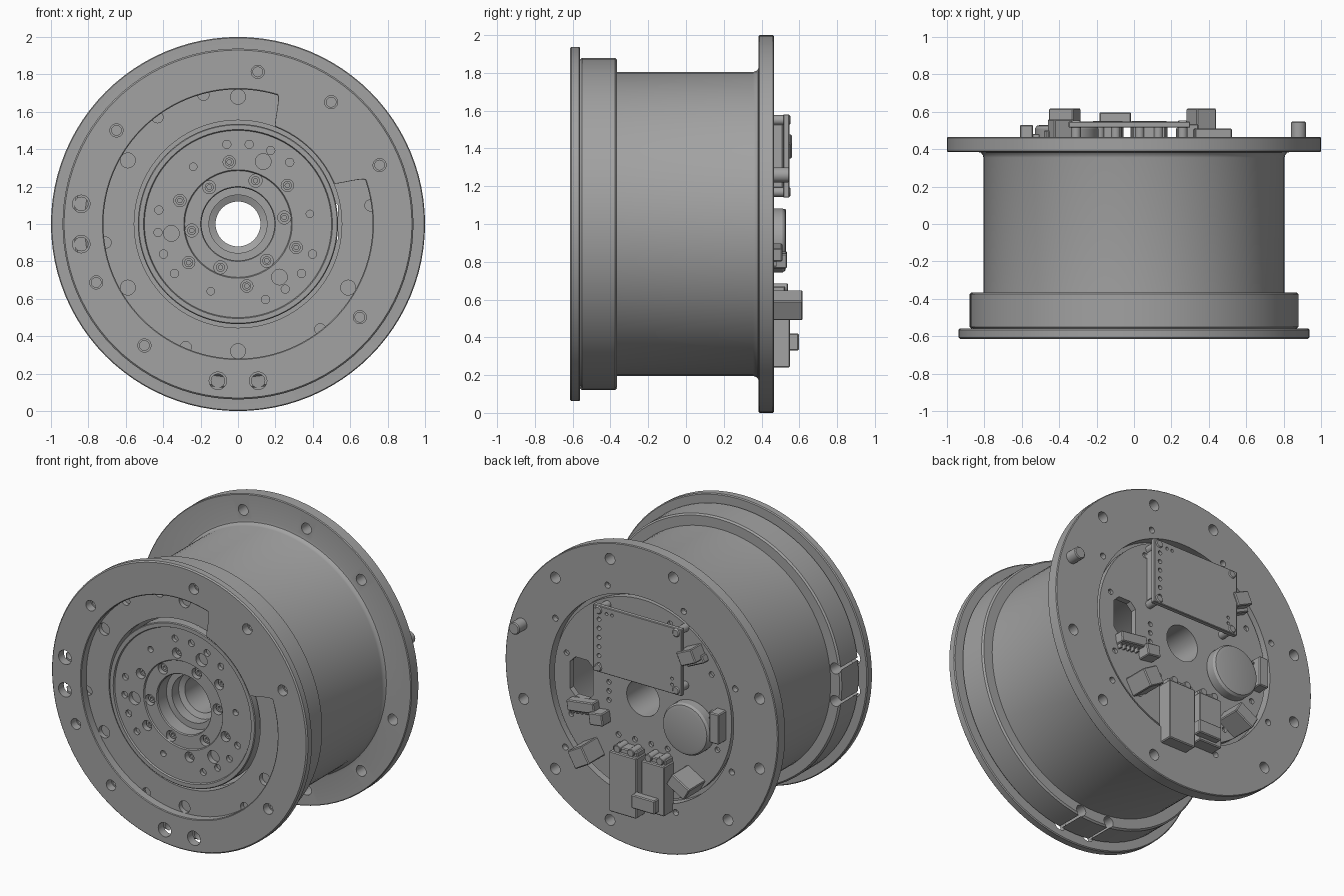
import bpy, bmesh, math
from mathutils import Matrix, Vector

cube = bpy.data.objects.get("Cube")
if cube:
    bpy.data.objects.remove(cube, do_unlink=True)

metal = bpy.data.materials.new("mid_grey")
metal.use_nodes = True
GREY = (0.36, 0.36, 0.36, 1)
metal.diffuse_color = GREY
metal.node_tree.nodes["Principled BSDF"].inputs["Base Color"].default_value = GREY


def finish(name, bm):
    bmesh.ops.recalc_face_normals(bm, faces=bm.faces)
    mesh = bpy.data.meshes.new(name)
    bm.to_mesh(mesh)
    bm.free()
    mesh.materials.append(metal)
    ob = bpy.data.objects.new(name, mesh)
    bpy.context.collection.objects.link(ob)
    return ob


def revolve(name, profile, angles=None, closed=True, x=0, z=1, steps=96):
    """Spin (radius, y) points about the y axis; a radius may be a function of angle."""
    angles = angles or [360 * i / steps for i in range(steps)]
    bm = bmesh.new()
    rings = []
    for r, y in profile:
        ring = []
        for a in angles:
            rad = r(a) if callable(r) else r
            t = math.radians(a)
            ring.append(bm.verts.new((x + rad * math.cos(t), y, z + rad * math.sin(t))))
        rings.append(ring)
    n = len(angles)
    pairs = list(zip(rings, rings[1:]))
    if closed:
        pairs.append((rings[-1], rings[0]))
    else:
        bm.faces.new(rings[0])
        bm.faces.new(rings[-1])
    for p, q in pairs:
        for i in range(n):
            j = (i + 1) % n
            bm.faces.new((p[i], p[j], q[j], q[i]))
    return finish(name, bm)


def post(name, x, z, r, y0, y1, chamfer=0.006, steps=24):
    c = chamfer
    return revolve(name, [(r, y0), (r, y1 - c), (r - c, y1)], None, False, x, z, steps)


def box(name, x, z, w, h, y1, turn=0, y0=0.445, bevel=0.006):
    bm = bmesh.new()
    bmesh.ops.create_cube(bm, size=1)
    bmesh.ops.scale(bm, vec=(w, y1 - y0, h), verts=bm.verts)
    bmesh.ops.bevel(bm, geom=bm.edges[:], offset=bevel, segments=1, affect='EDGES')
    bm.transform(Matrix.Translation((x, (y0 + y1) / 2, z)) @ Matrix.Rotation(math.radians(turn), 4, 'Y'))
    return finish(name, bm)


def cut(target, cutter):
    mod = target.modifiers.new("cut", 'BOOLEAN')
    mod.object, mod.operation, mod.solver = cutter, 'DIFFERENCE', 'EXACT'
    graph = bpy.context.evaluated_depsgraph_get()
    mesh = bpy.data.meshes.new_from_object(target.evaluated_get(graph))
    target.modifiers.clear()
    target.data = mesh
    bpy.data.objects.remove(cutter, do_unlink=True)


def drill(target, points, radius, y0, y1):
    """Cut round holes along y at (x, z) points."""
    bm = bmesh.new()
    for x, z in points:
        bmesh.ops.create_cone(bm, cap_ends=True, segments=20, radius1=radius, radius2=radius, depth=y1 - y0,
                              matrix=Matrix.Translation((x, (y0 + y1) / 2, z)) @ Matrix.Rotation(math.pi / 2, 4, 'X'))
    cut(target, finish("hole_cutter", bm))


def polar(r, angles):
    return [(r * math.cos(math.radians(a)), 1 + r * math.sin(math.radians(a))) for a in angles]


def every(start, step):
    return range(start, start + 360, step)


# Housing: drum, front shoulder and mounting flange
housing = revolve("housing", [
    (.555, -.56), (.87, -.56), (.88, -.55), (.88, -.375), (.87, -.365), (.805, -.365),
    (.805, .355), (.809, .37), (.82, .382), (.835, .385), (.995, .385), (1, .39), (1, .46), (.995, .465),
    (.675, .465), (.675, .40), (.6, .40), (.6, -.48), (.555, -.48)])
FLANGE_SCREWS = [82.6, 52.6, 22.6, 322.6, 232.4, 202.4, 142.4]
PORTS = [262.7, 277.3, 172.7, 187.3]
drill(housing, polar(.895, [45, 75, 105, 165, 195, 225, 285, 315, 345]), .036, .3, .5)
drill(housing, polar(.73, [30, 70, 115, 160, 205, 250, 320]), .02, .43, .5)
drill(housing, polar(.68, [90, 150, 210, 270, 330]), .04, -.6, -.53)
drill(housing, polar(.715, [8, 105, 127, 188, 247, 308]), .03, -.6, -.53)
drill(housing, polar(.82, FLANGE_SCREWS), .026, -.6, -.52)
drill(housing, polar(.845, PORTS), .036, -.6, -.34)


# Front flange with an inward tongue
def tongue(a):
    def ease(t):
        t = min(max(t, 0), 1)
        return t * t * (3 - 2 * t)
    return .72 - .165 * ease((a - 19) / 4) * ease((73 - a) / 4)


def tongue_edge(a):
    return tongue(a) + .005


steps = {i * 3.75 for i in range(96)}
steps |= {19 + i / 2 for i in range(9)} | {69 + i / 2 for i in range(9)}
front_flange = revolve("front_flange", [
    (.93, -.615), (.938, -.607), (.938, -.566), (.932, -.56), (tongue, -.56), (tongue, -.611), (tongue_edge, -.615)],
    sorted(steps))
drill(front_flange, polar(.82, FLANGE_SCREWS), .035, -.7, -.5)
drill(front_flange, polar(.845, PORTS), .047, -.7, -.5)

# Output hub with bore
hub = revolve("output_hub", [
    (.535, -.48), (.535, -.58), (.53, -.585), (.505, -.585), (.5, -.575), (.29, -.575), (.285, -.567),
    (.2, -.567), (.195, -.56), (.195, -.47), (.155, -.47), (.155, -.4), (.12, -.385), (.12, .43),
    (.16, .43), (.16, -.3), (.3, -.3), (.5, -.44)])
drill(hub, polar(.335, every(38, 60)), .033, -.6, -.535)
drill(hub, polar(.25, every(8, 60)), .035, -.6, -.53)
drill(hub, polar(.36, every(68, 120)), .042, -.6, -.54)
drill(hub, polar(.388, every(8, 120)), .02, -.6, -.54)
for lead in (98, 82, 66, 50):
    drill(hub, polar(.43, every(lead, 120)), .022, -.6, -.55)
for x, z in polar(.335, every(38, 60)) + polar(.25, every(8, 60)):
    revolve("hub_screw", [(.024, -.52), (.024, -.548), (.012, -.548), (.012, -.532)], None, False, x, z, 16)

# Round circuit board at the back
board = revolve("circuit_board", [(.12, .41), (.65, .41), (.65, .45), (.12, .45)])
cut(board, box("slot_cutter", .45, 1.01, .17, .26, .6, 0, .3, .04))
drill(board, polar(.58, [15, 60, 110, 150, 200, 235, 305, 335]), .018, .43, .5)
drill(board, [(.25, 1.04), (.25, .98), (.25, .92)], .016, .43, .5)
drill(board, [(x, .71) for x in (.18, .06, -.06, -.18)], .018, .43, .5)

# Raised daughter board on standoffs
daughter = box("daughter_board", -.025, 1.36, .65, .44, .547, 0, .515, .004)
drill(daughter, [(.255, 1.19 + .06 * i) for i in range(6)], .014, .5, .6)
drill(daughter, [(.2, 1.54), (.16, 1.54), (-.28, 1.2), (-.28, 1.24)], .01, .5, .6)
for x in (-.31, .26):
    for z in (1.17, 1.55):
        post("standoff", x, z, .026, .44, .553)
box("daughter_header", .25, 1.36, .05, .34, .515)

# Round capacitor and locating pin
revolve("round_capacitor", [(.16, .44), (.17, .455), (.17, .51), (.16, .525), (.14, .53)], None, False, -.36, .913, 48)
post("locating_pin", .88, 1.26, .04, .45, .548)

# Power connectors with terminals
for x, w, low in ((.08, .2, .24), (-.14, .17, .31)):
    box("power_connector", x, (low + .64) / 2, w, .64 - low, .55)
    box("power_connector_collar", x, .645, w * .9, .05, .525)
    for side in (-1, 1):
        post("terminal", x + side * w * .25, .66, .025, .44, .54, .004, 16)
box("connector_latch", -.1, .375, .17, .09, .597, 0, .54)

# Angled plugs
box("angled_plug", .36, .57, .12, .12, .617, 30)
box("angled_plug", -.37, .57, .15, .09, .617, -30)
box("upper_plug", -.39, 1.41, .12, .09, .56, 25)
box("upper_plug_base", -.41, 1.37, .14, .05, .5, 25)

# Multi-pin sockets
box("left_socket", .42, .85, .2, .07, .51, 8)
box("left_socket_cap", .29, .81, .1, .08, .535, 8)
for i in range(6):
    box("left_socket_pin", .5 - .033 * i, .8 + .005 * i, .012, .05, .48, 8, .445, .002)
box("right_socket", -.575, .98, .07, .2, .53)
for i in range(5):
    box("right_socket_pin", -.53, .91 + .035 * i, .05, .012, .48, 0, .445, .002)

# Smooth rounded surfaces, crisp edges
bpy.ops.object.select_all(action='DESELECT')
for ob in bpy.context.scene.objects:
    if ob.type == 'MESH':
        ob.select_set(True)
        bpy.context.view_layer.objects.active = ob
bpy.ops.object.shade_smooth_by_angle(angle=math.radians(32))
